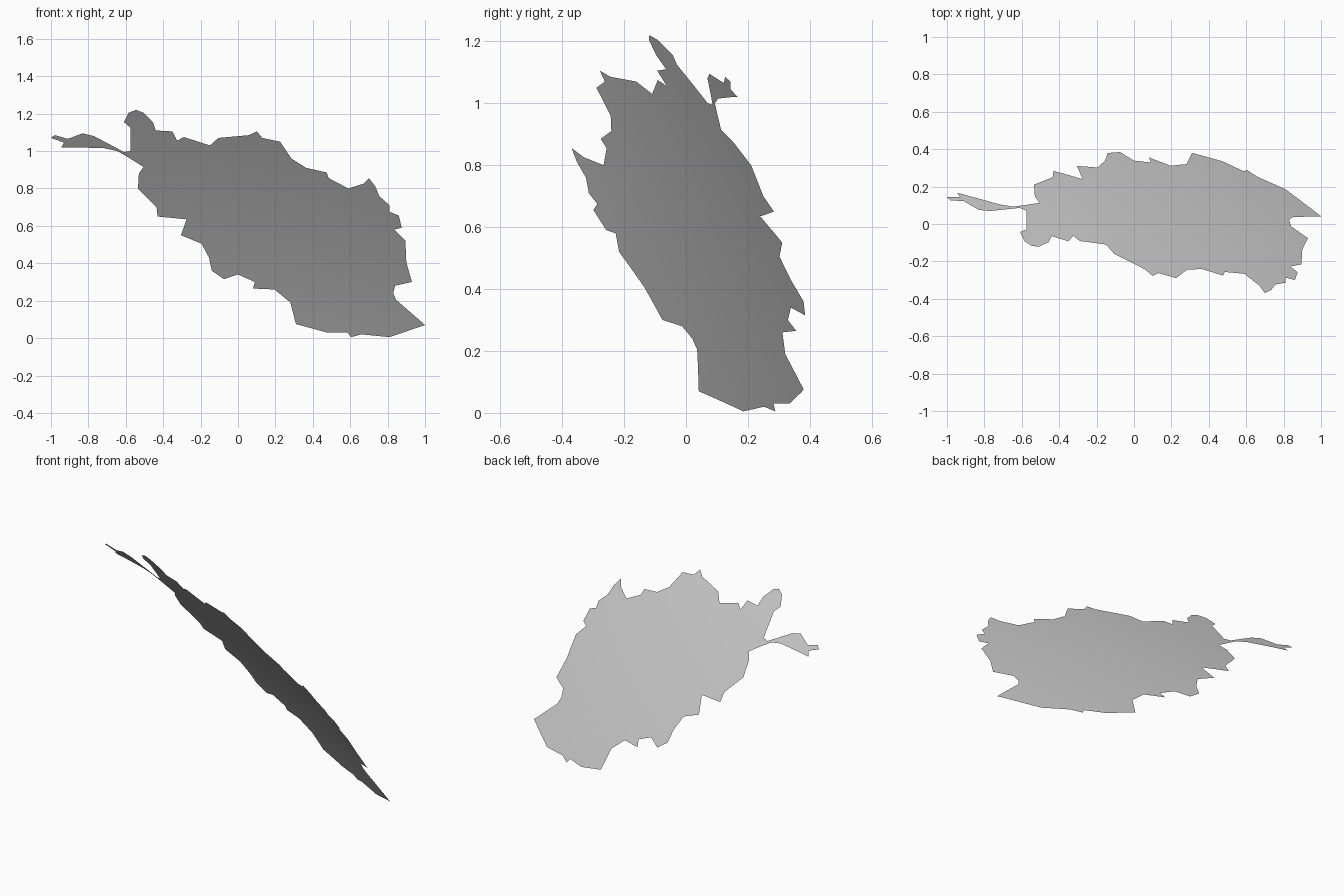
import bpy, bmesh
from math import sqrt
from mathutils import Vector

# The part is a thin patch of a large sphere, bounded by a ragged outline
RADIUS = 9.31
CENTRE = Vector((-2.93, -7.012, -4.565))

# Outline in the front view (x, z), clockwise from the tip of the thin arm
OUTLINE = [
    (-1, 1.07), (-.98, 1.085), (-.91, 1.065), (-.83, 1.095), (-.77, 1.08),
    (-.61, .995), (-.575, 1.0), (-.575, 1.125), (-.61, 1.155), (-.585, 1.205),
    (-.545, 1.22), (-.505, 1.205), (-.455, 1.155), (-.44, 1.11), (-.35, 1.105),
    (-.325, 1.055), (-.29, 1.075), (-.15, 1.03), (-.105, 1.07), (.06, 1.085),
    (.1, 1.105), (.13, 1.07), (.225, 1.05), (.285, .96), (.365, .91),
    (.475, .885), (.485, .855), (.59, .80), (.67, .825), (.7, .855),
    (.735, .81), (.755, .76), (.81, .71), (.81, .675), (.86, .655),
    (.875, .59), (.835, .58), (.895, .52), (.9, .405), (.93, .3),
    (.84, .28), (.83, .24), (.845, .205), (1, .07), (.81, .005),
    (.66, .02), (.605, .005), (.585, .03), (.475, .03), (.31, .075),
    (.28, .19), (.195, .26), (.08, .265), (.09, .3), (0, .34),
    (-.075, .315), (-.14, .36), (-.155, .43), (-.195, .505), (-.305, .55),
    (-.275, .635), (-.43, .65), (-.435, .7), (-.535, .8), (-.53, .88),
    (-.505, .915), (-.585, .965), (-.645, 1.0), (-.715, 1.015), (-.875, 1.02),
    (-.945, 1.02), (-.93, 1.045),
]

bm = bmesh.new()
bm.faces.new([bm.verts.new((x, 0, z)) for x, z in OUTLINE])


# Cut the flat sheet into a grid so that it can bend
def slice_sheet(axis, start, stop, step):
    for i in range(int((stop - start) / step)):
        point = axis * (start + i * step + 0.0013)
        geom = bm.verts[:] + bm.edges[:] + bm.faces[:]
        bmesh.ops.bisect_plane(bm, geom=geom, dist=1e-5, plane_co=point, plane_no=axis)


slice_sheet(Vector((1, 0, 0)), -0.95, 1.0, 0.1)
slice_sheet(Vector((0, 0, 1)), 0.05, 1.25, 0.1)
bmesh.ops.triangulate(bm, faces=bm.faces[:])

# Push every point back onto the sphere
for v in bm.verts:
    dx, dz = v.co.x - CENTRE.x, v.co.z - CENTRE.z
    v.co.y = CENTRE.y + sqrt(RADIUS ** 2 - dx * dx - dz * dz)

# Faces look outward, away from the sphere centre
for f in bm.faces:
    f.normal_update()
    if f.normal.dot(f.calc_center_median() - CENTRE) < 0:
        f.normal_flip()
    f.smooth = True

mesh = bpy.data.meshes.new("curved_map_patch")
bm.to_mesh(mesh)
bm.free()
patch = bpy.data.objects.new("curved_map_patch", mesh)
bpy.context.collection.objects.link(patch)
